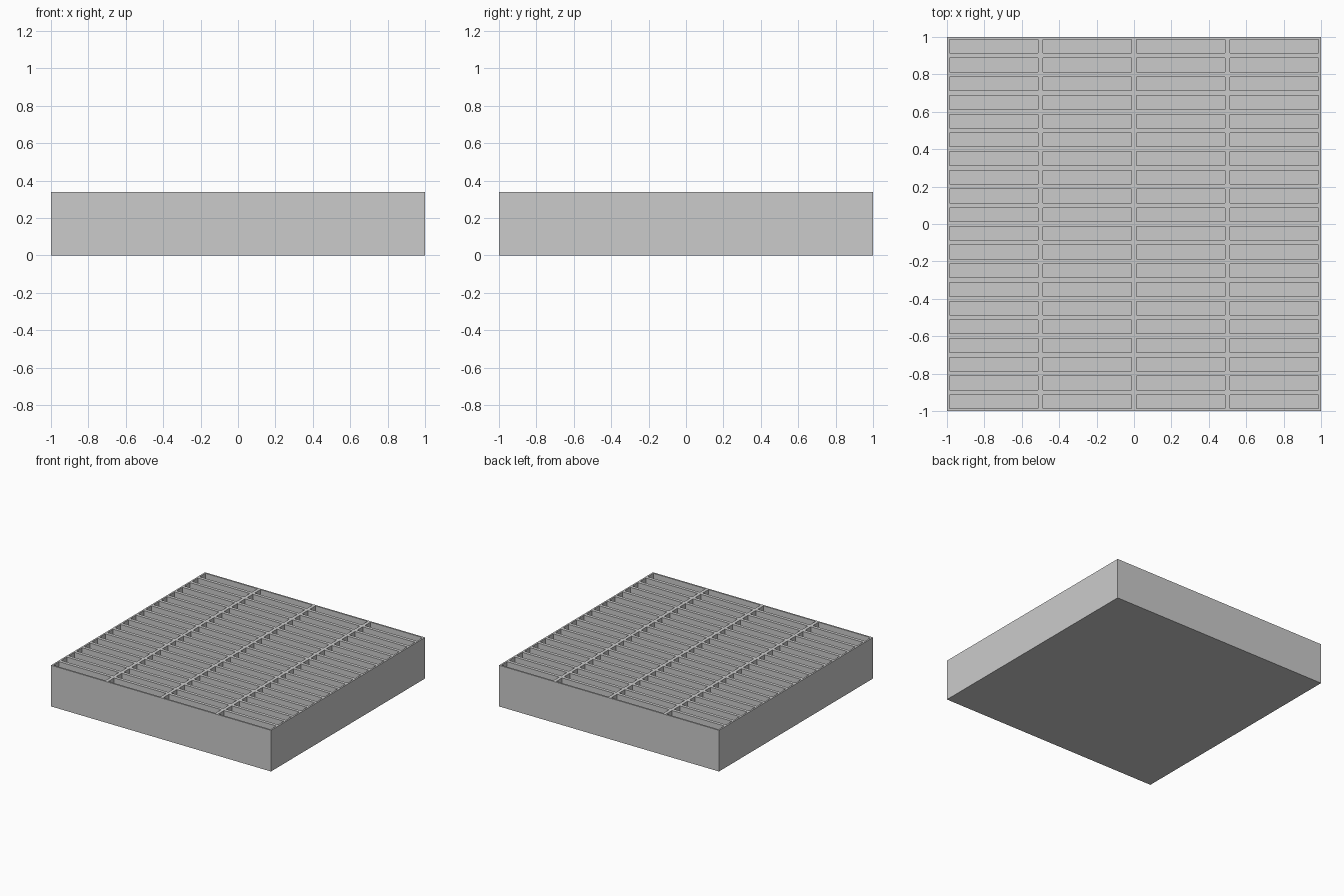
import bpy, bmesh

if "Cube" in bpy.data.objects:
    bpy.data.objects.remove(bpy.data.objects["Cube"])

HEIGHT = 0.338        # overall tray height
FLOOR = 0.013         # floor thickness under the pockets
COLS, ROWS = 4, 20    # pocket layout
RIM = 0.0133          # half of a divider wall, also the outer rim


def cut_lines(count):
    """Wall and pocket boundaries along one side of the tray."""
    pitch = 2 / count
    lines = [-1.0]
    for i in range(count):
        start = -1 + i * pitch
        lines += [start + RIM, start + pitch - RIM]
    return lines + [1.0]


grey = bpy.data.materials.new("light grey")
grey.diffuse_color = (0.6, 0.6, 0.6, 1)
grey.use_nodes = True
grey.node_tree.nodes["Principled BSDF"].inputs["Base Color"].default_value = grey.diffuse_color

xs, ys = cut_lines(COLS), cut_lines(ROWS)
bm = bmesh.new()

# Top surface, split into walls and pocket openings
grid = [[bm.verts.new((x, y, HEIGHT)) for y in ys] for x in xs]
pockets = []
for i in range(len(xs) - 1):
    for j in range(len(ys) - 1):
        face = bm.faces.new((grid[i][j], grid[i + 1][j],
                             grid[i + 1][j + 1], grid[i][j + 1]))
        if i % 2 and j % 2:
            pockets.append(face)

# Outer sides and underside
rim_edges = [e for e in bm.edges if e.is_boundary]
skirt = bmesh.ops.extrude_edge_only(bm, edges=rim_edges)["geom"]
for v in skirt:
    if isinstance(v, bmesh.types.BMVert):
        v.co.z = 0
bmesh.ops.contextual_create(
    bm, geom=[e for e in skirt if isinstance(e, bmesh.types.BMEdge) and e.is_boundary])

# Sink the pockets
for face in bmesh.ops.extrude_discrete_faces(bm, faces=pockets)["faces"]:
    for v in face.verts:
        v.co.z = FLOOR

bmesh.ops.recalc_face_normals(bm, faces=bm.faces)
mesh = bpy.data.meshes.new("pocket_tray")
bm.to_mesh(mesh)
bm.free()
mesh.materials.append(grey)
tray = bpy.data.objects.new("pocket_tray", mesh)
bpy.context.collection.objects.link(tray)
